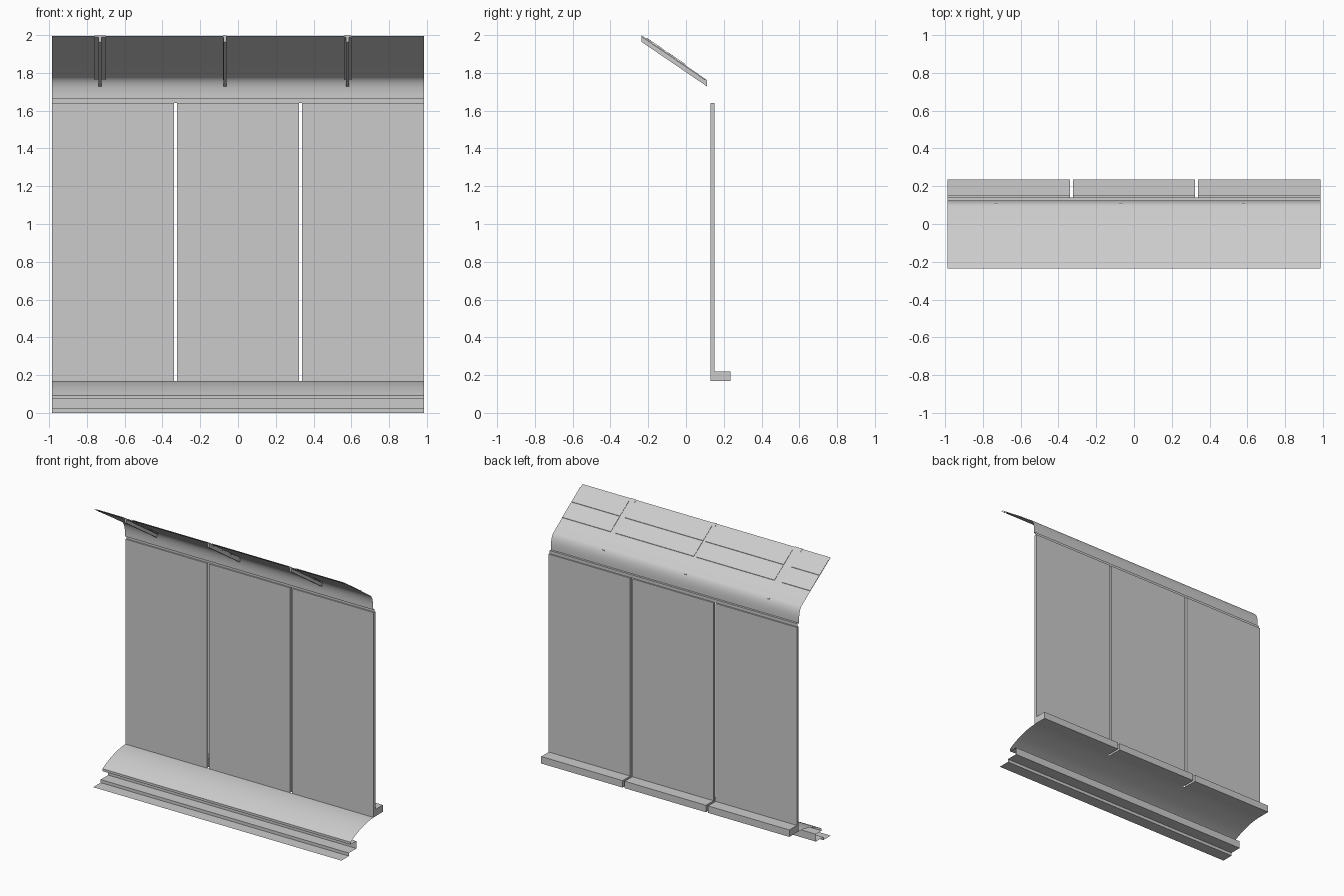
import bpy, bmesh, math
from mathutils import Vector

if "Cube" in bpy.data.objects:
    bpy.data.objects.remove(bpy.data.objects["Cube"])

HALF = 0.985


def material(name, value):
    m = bpy.data.materials.new(name)
    m.use_nodes = True
    colour = (value, value, value, 1)
    m.diffuse_color = colour
    m.node_tree.nodes["Principled BSDF"].inputs["Base Color"].default_value = colour
    return m


grey = material("light grey metal", 0.6)


def extrude(name, profile, x0, x1, closed=True, smooth=False):
    """Sweep a (y, z) profile along x, as a solid or an open sheet."""
    bm = bmesh.new()
    a = [bm.verts.new((x0, y, z)) for y, z in profile]
    b = [bm.verts.new((x1, y, z)) for y, z in profile]
    n = len(profile)
    for i in range(n if closed else n - 1):
        j = (i + 1) % n
        bm.faces.new((a[i], a[j], b[j], b[i]))
    if closed:
        bm.faces.new(a)
        bm.faces.new(b)
    bmesh.ops.recalc_face_normals(bm, faces=bm.faces[:])
    mesh = bpy.data.meshes.new(name)
    bm.to_mesh(mesh)
    bm.free()
    mesh.materials.append(grey)
    obj = bpy.data.objects.new(name, mesh)
    bpy.context.collection.objects.link(obj)
    if smooth:
        bpy.ops.object.select_all(action='DESELECT')
        obj.select_set(True)
        bpy.context.view_layer.objects.active = obj
        bpy.ops.object.shade_smooth_by_angle(angle=math.radians(30))
    return obj


def bend(p, c, q, steps=10):
    """Quadratic curve from p to q, pulled towards c."""
    p, c, q = Vector(p), Vector(c), Vector(q)
    pts = []
    for i in range(steps + 1):
        t = i / steps
        pts.append(tuple(p * (1 - t) ** 2 + c * 2 * t * (1 - t) + q * t * t))
    return pts


# L-shaped wall panels with a ledge along the back foot
panel = [(0.13, 0.17), (0.235, 0.17), (0.235, 0.22),
         (0.15, 0.22), (0.15, 1.64), (0.13, 1.64)]
gap = 0.016
width = (2 * HALF - 2 * gap) / 3
for i, side in enumerate(("right", "middle", "left")):
    x = -HALF + i * (width + gap)
    extrude("wall_panel_" + side, panel, x, x + width)

# Curved sill sheet with a drip lip and stepped flange
sill = bend((0.13, 0.17), (0.0, 0.165), (-0.13, 0.092))
sill += [(-0.13, 0.075), (-0.065, 0.075), (-0.065, 0.022),
         (-0.15, 0.022), (-0.15, 0), (-0.235, 0)]
extrude("sill_sheet", sill, -HALF, HALF, closed=False, smooth=True)


# Canopy sheet, stepped at the wall and bent forward
def roof_z(y):
    return 1.765 + (0.11 - y) * 0.681


canopy = [(0.14, 1.64), (0.14, 1.662), (0.125, 1.662)]
canopy += bend((0.125, 1.68), (0.125, 1.75), (0.095, roof_z(0.095)))
canopy += [(0.0, roof_z(0)), (-0.235, 1.995)]
extrude("canopy_sheet", canopy, -HALF, HALF, closed=False, smooth=True)


def slope_bar(name, x, w, y0, y1, top, bottom):
    """Bar following the canopy slope, offset vertically."""
    extrude(name, [(y0, roof_z(y0) + top), (y1, roof_z(y1) + top),
                   (y1, roof_z(y1) + bottom), (y0, roof_z(y0) + bottom)],
            x - w / 2, x + w / 2)


# Canopy brackets, the outer two on wider backing strips
for side, x, strip in (("right", -0.73, 0.06), ("middle", -0.07, 0.02), ("left", 0.58, 0.04)):
    slope_bar("bracket_" + side, x, 0.016, -0.235, 0.11, -0.002, -0.036)
    slope_bar("bracket_strip_" + side, x, strip, -0.235, 0.1, -0.002, -0.01)

# Thin roof panes in the bays between the brackets
bays = ((-HALF, -0.76), (-0.7, -0.08), (-0.06, 0.56), (0.6, HALF))
for i, (x0, x1) in enumerate(bays):
    for j, (y0, y1) in enumerate(((-0.208, -0.108), (-0.102, -0.003))):
        slope_bar(f"roof_pane_{i}_{j}", (x0 + x1) / 2, x1 - x0, y0, y1, 0.004, 0.001)
